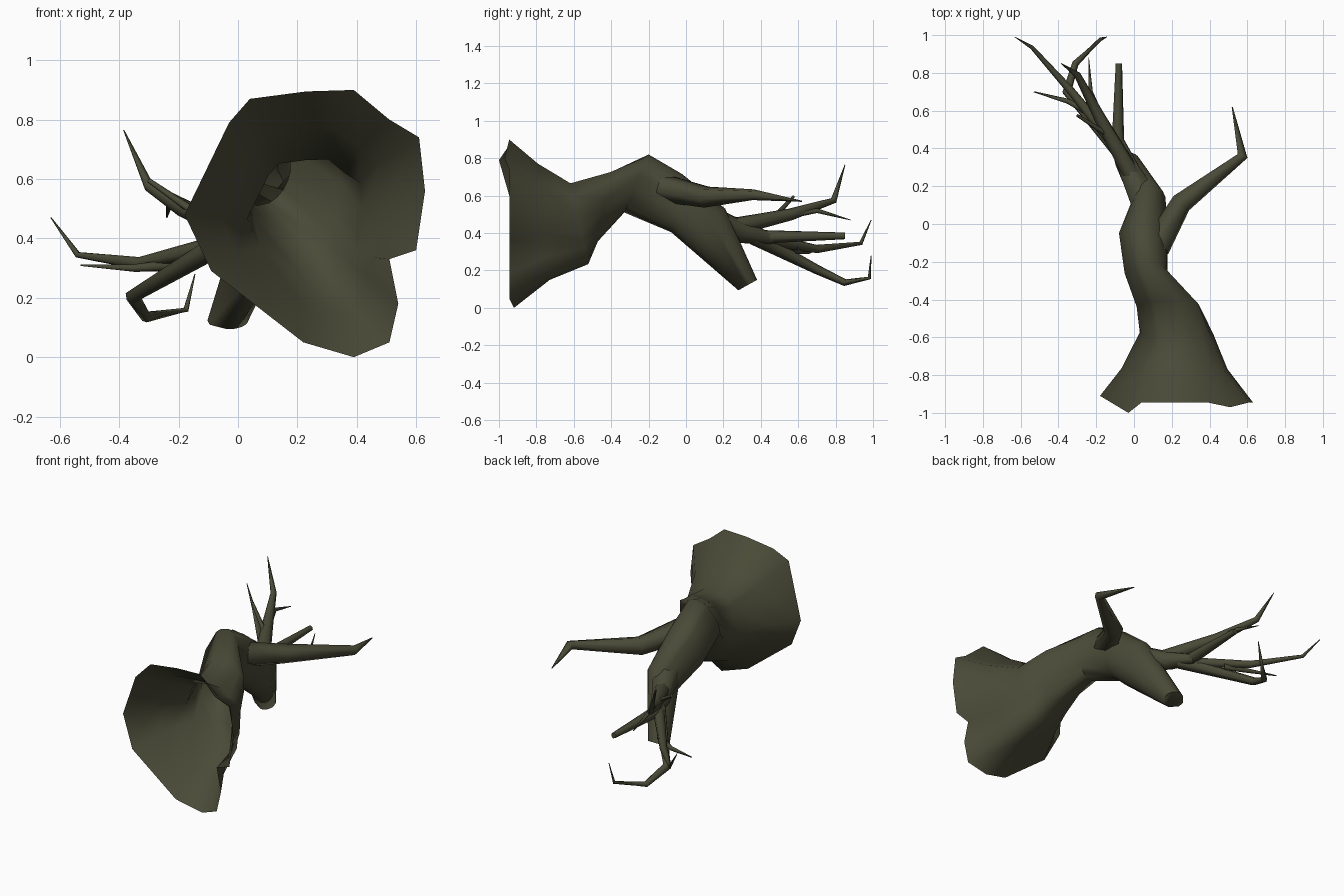
import bpy, bmesh, math
from mathutils import Vector

if "Cube" in bpy.data.objects:
    bpy.data.objects.remove(bpy.data.objects["Cube"])

bark = bpy.data.materials.new("dark olive bark")
bark.diffuse_color = (0.068, 0.068, 0.039, 1)
bark.use_nodes = True
bark.node_tree.nodes["Principled BSDF"].inputs["Base Color"].default_value = bark.diffuse_color


def skin(name, rings):
    """Join rings of points with quads and cap the last ring."""
    bm = bmesh.new()
    vs = [[bm.verts.new(p) for p in r] for r in rings]
    n = len(vs[0])
    for a, b in zip(vs, vs[1:]):
        for i in range(n):
            j = (i + 1) % n
            bm.faces.new((a[i], a[j], b[j], b[i]))
    bm.faces.new(vs[-1])
    bmesh.ops.recalc_face_normals(bm, faces=bm.faces)
    me = bpy.data.meshes.new(name)
    bm.to_mesh(me)
    bm.free()
    me.materials.append(bark)
    ob = bpy.data.objects.new(name, me)
    bpy.context.collection.objects.link(ob)
    bpy.context.view_layer.objects.active = ob
    ob.select_set(True)
    bpy.ops.object.shade_smooth_by_angle(angle=math.radians(68))
    ob.select_set(False)


def branch(name, r0, r1, *path, sides=6):
    """Tube along the path whose radius tapers from r0 to r1 with length."""
    pts = [Vector(p) for p in path]
    steps = [b - a for a, b in zip(pts, pts[1:])]
    total = sum(s.length for s in steps)
    rings, run = [], 0
    for i, p in enumerate(pts):
        before, after = steps[max(i - 1, 0)], steps[min(i, len(steps) - 1)]
        d = (before.normalized() + after.normalized()).normalized()
        u = d.cross(Vector((1, 0, .15))).normalized()
        v = d.cross(u)
        r = r1 + (r0 - r1) * max(0, 1 - run / total) ** .8
        rings.append([p + r * (math.cos(t) * u + math.sin(t) * v)
                      for t in (math.tau * k / sides for k in range(sides))])
        run += after.length
    skin(name, rings)


# Trunk: open, lobed root flare (x, z outline) that narrows into a drooping stem
rim = [(-.18, .48), (-.03, .79), (.04, .87), (.23, .895), (.39, .90),
       (.51, .80), (.61, .74), (.63, .56), (.60, .36), (.51, .33),
       (.54, .18), (.51, .05), (.39, 0), (.22, .05), (-.09, .29)]
CX, CZ = .225, .45
front = {0: -.91, 1: -1, 5: -.97, 12: -.92}
rings = [[(x, front.get(i, -.945), z) for i, (x, z) in enumerate(rim)]]
# flare: scaled copies of the rim, its notch filled (centre, scale, lean)
body = list(rim)
body[9] = (.58, .27)
for cx, y, cz, s, lean in ((.215, -.76, .46, .69, -.1), (.225, -.57, .45, .48, -.22),
                           (.18, -.44, .54, .41, .17)):
    rings.append([(cx + s * (x - CX), y + lean * s * (z - CZ), cz + s * (z - CZ))
                  for x, z in body])
# stem: ovals (centre, half width, offset to the upper edge in y and z)
for cx, cy, cz, rx, uy, uz in ((.065, -.265, .665, .115, .065, .155),
                               (.05, -.05, .56, .13, .03, .155),
                               (.08, .12, .42, .09, .09, .11),
                               (-.035, .33, .122, .068, .05, .028)):
    angles = [math.atan2(z - CZ, x - CX) for x, z in body]
    rings.append([(cx + rx * math.cos(a), cy + uy * math.sin(a), cz + uz * math.sin(a))
                  for a in angles])
skin("trunk", rings)

# Main limbs
branch("right_limb", .075, .003, (.12, -.12, .64), (.25, .11, .592),
       (.575, .36, .605), (.52, .62, .57))
branch("fork_limb", .09, .03, (.07, .10, .47), (-.03, .30, .405), (-.09, .46, .37))
branch("low_limb", .043, .002, (-.06, .36, .38), (-.355, .70, .205),
       (-.31, .85, .135), (-.175, .98, .16), (-.145, .99, .28))
branch("left_limb", .036, .002, (-.07, .38, .375), (-.33, .70, .315),
       (-.54, .935, .345), (-.63, .99, .47))
branch("upper_limb", .05, .002, (0, .24, .43), (-.18, .56, .50),
       (-.30, .79, .575), (-.385, .85, .765))
branch("broken_limb", .036, .018, (-.085, .42, .38), (-.08, .85, .385))

# Twigs
branch("left_twig", .02, .003, (-.22, .58, .31), (-.35, .65, .30), (-.53, .70, .31))
branch("upper_twig", .02, .002, (-.17, .55, .495), (-.23, .70, .52), (-.24, .88, .47))
branch("short_twig", .016, .008, (-.12, .46, .47), (-.30, .575, .595))
